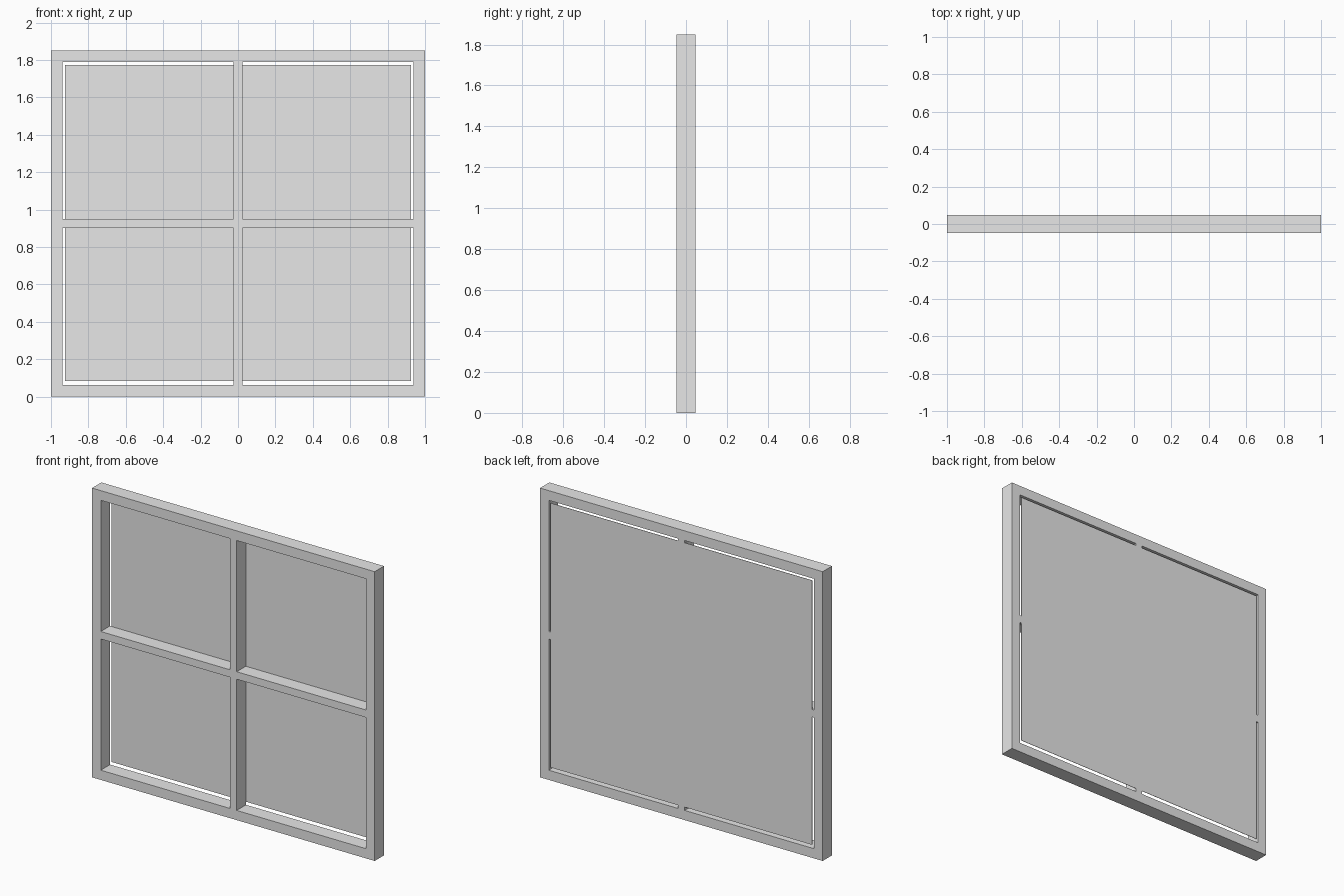
import bpy
import bmesh

if "Cube" in bpy.data.objects:
    bpy.data.objects.remove(bpy.data.objects["Cube"])

W, H, D = 1.0, 1.85, 0.047      # half width, height, half depth
IX, Z0, Z1 = 0.938, 0.062, 1.788  # opening of the frame
BAR = 0.024                     # half thickness of the cross bars
MID = H / 2

grey = bpy.data.materials.new("light grey")
grey.diffuse_color = (0.8, 0.8, 0.8, 1)
grey.use_nodes = True
grey.node_tree.nodes["Principled BSDF"].inputs["Base Color"].default_value = grey.diffuse_color


def finish(name, bm):
    mesh = bpy.data.meshes.new(name)
    bmesh.ops.recalc_face_normals(bm, faces=bm.faces)
    bm.to_mesh(mesh)
    bm.free()
    mesh.materials.append(grey)
    bpy.context.collection.objects.link(bpy.data.objects.new(name, mesh))


# Window frame with cross bars: a grid of cells, four left open, given depth
xs = [-W, -IX, -BAR, BAR, IX, W]
zs = [0, Z0, MID - BAR, MID + BAR, Z1, H]
bm = bmesh.new()
grid = [[bm.verts.new((x, -D, z)) for z in zs] for x in xs]
for i in range(5):
    for j in range(5):
        if i in (1, 3) and j in (1, 3):
            continue
        bm.faces.new((grid[i][j], grid[i + 1][j], grid[i + 1][j + 1], grid[i][j + 1]))
result = bmesh.ops.extrude_face_region(bm, geom=bm.faces[:], use_keep_orig=True)
moved = [g for g in result["geom"] if isinstance(g, bmesh.types.BMVert)]
bmesh.ops.translate(bm, verts=moved, vec=(0, 2 * D, 0))
finish("window_frame", bm)

# Thin back pane, flush with the rear and slightly smaller than the opening
bm = bmesh.new()
bmesh.ops.create_cube(bm, size=1)
PX, P0, P1 = 0.925, 0.083, 1.774
for v in bm.verts:
    v.co = (PX * (1 if v.co.x > 0 else -1),
            D if v.co.y > 0 else D - 0.002,
            P1 if v.co.z > 0 else P0)
finish("back_pane", bm)
